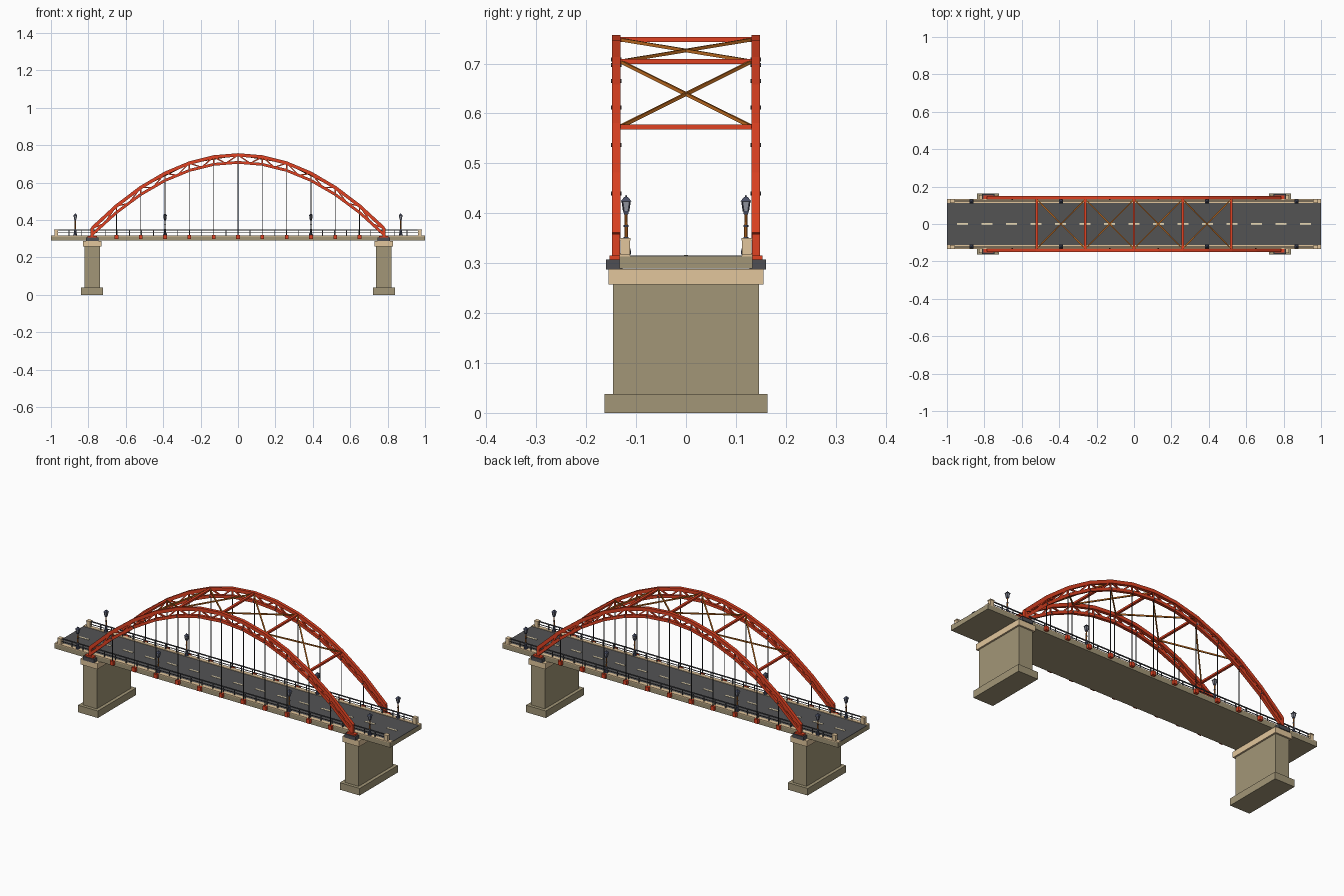
import bpy, bmesh
from math import pi
from mathutils import Matrix, Vector

cube = bpy.data.objects.get("Cube")
if cube:
    bpy.data.objects.remove(cube, do_unlink=True)


def material(name, *srgb):
    col = [((c / 255 + 0.055) / 1.055) ** 2.4 for c in srgb] + [1]
    m = bpy.data.materials.new(name)
    m.use_nodes = True
    m.diffuse_color = col
    m.node_tree.nodes["Principled BSDF"].inputs["Base Color"].default_value = col
    return m


RED = material("red steel", 224, 66, 34)
BRONZE = material("bronze", 192, 108, 32)
STONE = material("stone", 162, 150, 119)
TAN = material("pale stone", 226, 198, 156)
ASPHALT = material("asphalt", 83, 83, 84)
CREAM = material("road marking", 238, 222, 184)
IRON = material("grey iron", 78, 79, 84)
CABLE = material("cable", 56, 56, 60)
LAMP = material("blue slate", 72, 78, 100)
GLASS = material("lantern glass", 150, 154, 165)


def box(bm, centre, size):
    mat = Matrix.Translation(centre) @ Matrix.Diagonal((*size, 1))
    bmesh.ops.create_cube(bm, size=1, matrix=mat)


def span(bm, x, y, z):
    """Box from (low, high) pairs."""
    pairs = (x, y, z)
    box(bm, [(a + b) / 2 for a, b in pairs], [b - a for a, b in pairs])


def beam(bm, p, q, wide):
    """Square bar between two points."""
    p, q = Vector(p), Vector(q)
    d = q - p
    rot = d.to_track_quat('X', 'Z').to_matrix().to_4x4()
    size = Matrix.Diagonal((d.length, wide, wide, 1))
    bmesh.ops.create_cube(bm, size=1, matrix=Matrix.Translation((p + q) / 2) @ rot @ size)


def cone(bm, x, y, z0, z1, r0, r1, sides=8, turn=0):
    bmesh.ops.create_cone(bm, cap_ends=True, segments=sides, radius1=r0, radius2=r1, depth=z1 - z0,
                          matrix=Matrix.Translation((x, y, (z0 + z1) / 2)) @ Matrix.Rotation(turn, 4, 'Z'))


def finish(name, bm, mat, smooth=False):
    bmesh.ops.recalc_face_normals(bm, faces=bm.faces)
    mesh = bpy.data.meshes.new(name)
    bm.to_mesh(mesh)
    bm.free()
    mesh.materials.append(mat)
    ob = bpy.data.objects.new(name, mesh)
    bpy.context.collection.objects.link(ob)
    if smooth:
        bpy.context.view_layer.objects.active = ob
        ob.select_set(True)
        bpy.ops.object.shade_smooth_by_angle()
        ob.select_set(False)


SPAN, STEP, ARCH_Y = 0.78, 0.13, 0.14
NODES = [STEP * k for k in range(-6, 7)]
SIDES = (("right", 1), ("left", -1))


def upper(x):
    return 0.355 + 0.393 * (1 - (x / SPAN) ** 2)


def lower(x):
    return 0.322 + 0.386 * (1 - (x / SPAN) ** 2)


def chord(bm, curve, y, wide, deep):
    """Mitred square tube along the arch nodes."""
    rings = []
    for x in NODES:
        slope = (curve(x + 0.065) - curve(x - 0.065)) / 0.13
        n = Vector((-slope, 0, 1)).normalized() * deep / 2
        c = Vector((x, y, curve(x)))
        w = Vector((0, wide / 2, 0))
        rings.append([bm.verts.new(v) for v in (c + n + w, c + n - w, c - n - w, c - n + w)])
    for a, b in zip(rings, rings[1:]):
        for i in range(4):
            j = (i + 1) % 4
            bm.faces.new((a[i], a[j], b[j], b[i]))
    bm.faces.new(rings[0])
    bm.faces.new(rings[-1])


# Piers, caps and bearings
for label, s in SIDES:
    x = -s * SPAN
    bm = bmesh.new()
    box(bm, (x, 0, 0.019), (0.118, 0.326, 0.038))
    box(bm, (x, 0, 0.147), (0.082, 0.292, 0.222))
    finish(label + "_pier", bm, STONE)
    bm = bmesh.new()
    box(bm, (x, 0, 0.2725), (0.1, 0.31, 0.031))
    finish(label + "_pier_cap", bm, TAN)
    bm, foot = bmesh.new(), bmesh.new()
    for y in (-1, 1):
        box(bm, (x, y * 0.1435, 0.297), (0.066, 0.033, 0.02))
        box(foot, (x, y * 0.14, 0.311), (0.05, 0.026, 0.008))
    finish(label + "_bearings", bm, IRON)
    finish(label + "_arch_feet", foot, RED)

# Deck, road, kerbs and markings
bm = bmesh.new()
span(bm, (-1, 1), (-0.133, 0.133), (0.289, 0.313))
finish("deck_slab", bm, STONE)
bm = bmesh.new()
span(bm, (-1, 1), (-0.112, 0.112), (0.313, 0.315))
finish("road_surface", bm, ASPHALT)
bm = bmesh.new()
for s in (-1, 1):
    box(bm, (0, s * 0.1225, 0.3155), (2, 0.021, 0.005))
finish("kerbs", bm, TAN)
bm = bmesh.new()
for k in range(15):
    box(bm, ((k - 7) * 0.131, 0, 0.3155), (0.058, 0.009, 0.002))
finish("lane_dashes", bm, CREAM)

# Arch ribs with their lattice, hangers, pins and anchors
for label, s in SIDES:
    y = -s * ARCH_Y
    bm = bmesh.new()
    chord(bm, upper, y, 0.017, 0.018)
    chord(bm, lower, y, 0.016, 0.015)
    for x in (-SPAN, SPAN):
        span(bm, (x - 0.008, x + 0.008), (y - 0.008, y + 0.008), (0.31, 0.358))
    finish(label + "_arch_chords", bm, RED)

    bm = bmesh.new()
    for x in NODES:
        beam(bm, (x, y, lower(x)), (x, y, upper(x)), 0.007)
    for a, b in zip(NODES, NODES[1:]):
        middle = ((a + b) / 2, y, (lower(a) + lower(b)) / 2)
        for x in (a, b):
            beam(bm, (x, y, upper(x)), middle, 0.007)
    finish(label + "_arch_lattice", bm, RED)

    cables, pins, anchors = bmesh.new(), bmesh.new(), bmesh.new()
    for x in NODES[1:-1]:
        cone(cables, x, y, 0.31, lower(x), 0.0022, 0.0022, 6)
        turn = Matrix.Translation((x, y, lower(x))) @ Matrix.Rotation(pi / 2, 4, 'X')
        bmesh.ops.create_cone(pins, cap_ends=True, segments=8, radius1=0.004, radius2=0.004,
                              depth=0.021, matrix=turn)
        box(anchors, (x, y, 0.308), (0.02, 0.017, 0.022))
    finish(label + "_hangers", cables, CABLE, True)
    finish(label + "_hanger_pins", pins, IRON)
    finish(label + "_hanger_anchors", anchors, RED)

# Cross struts and wind bracing between the ribs
struts = NODES[2:-2:2]
bm = bmesh.new()
for x in struts:
    box(bm, (x, 0, upper(x)), (0.013, 2 * ARCH_Y, 0.01))
finish("cross_struts", bm, RED)
bm = bmesh.new()
for a, b in zip(struts, struts[1:]):
    for s in (-1, 1):
        beam(bm, (a, s * 0.132, upper(a)), (b, -s * 0.132, upper(b)), 0.0065)
finish("wind_bracing", bm, BRONZE)

# Railings with stone end posts
for label, s in SIDES:
    y = -s * 0.122
    bm = bmesh.new()
    for z, t in ((0.347, 0.005), (0.332, 0.003)):
        box(bm, (0, y, z), (1.94, t, t))
    for k in range(31):
        box(bm, ((k - 15) * 0.0645, y, 0.332), (0.004, 0.004, 0.03))
    finish(label + "_railing", bm, IRON)
    bm = bmesh.new()
    for x in (-0.972, 0.972):
        box(bm, (x, y, 0.331), (0.02, 0.019, 0.028))
        box(bm, (x, y, 0.3475), (0.023, 0.022, 0.005))
    finish(label + "_railing_end_posts", bm, TAN)

# Street lamps: slate base and lantern frame, bronze column
for label, s in SIDES:
    y = -s * 0.12
    frames, columns, glass = bmesh.new(), bmesh.new(), bmesh.new()
    for x in (-0.87, -0.39, 0.39, 0.87):
        cone(frames, x, y, 0.317, 0.329, 0.01, 0.009)
        cone(frames, x, y, 0.329, 0.352, 0.0065, 0.005)
        cone(columns, x, y, 0.352, 0.4, 0.0036, 0.003)
        cone(frames, x, y, 0.372, 0.376, 0.005, 0.005)
        cone(frames, x, y, 0.398, 0.405, 0.006, 0.008, 4, pi / 4)
        cone(frames, x, y, 0.424, 0.433, 0.015, 0.005, 4, pi / 4)
        cone(frames, x, y, 0.433, 0.437, 0.002, 0.001, 6)
        for i in (-1, 1):
            for j in (-1, 1):
                beam(frames, (x + i * 0.005, y + j * 0.005, 0.404),
                     (x + i * 0.008, y + j * 0.008, 0.425), 0.002)
        cone(glass, x, y, 0.404, 0.425, 0.007, 0.011, 4, pi / 4)
    finish(label + "_lamp_frames", frames, LAMP)
    finish(label + "_lamp_columns", columns, BRONZE)
    finish(label + "_lamp_glass", glass, GLASS)
